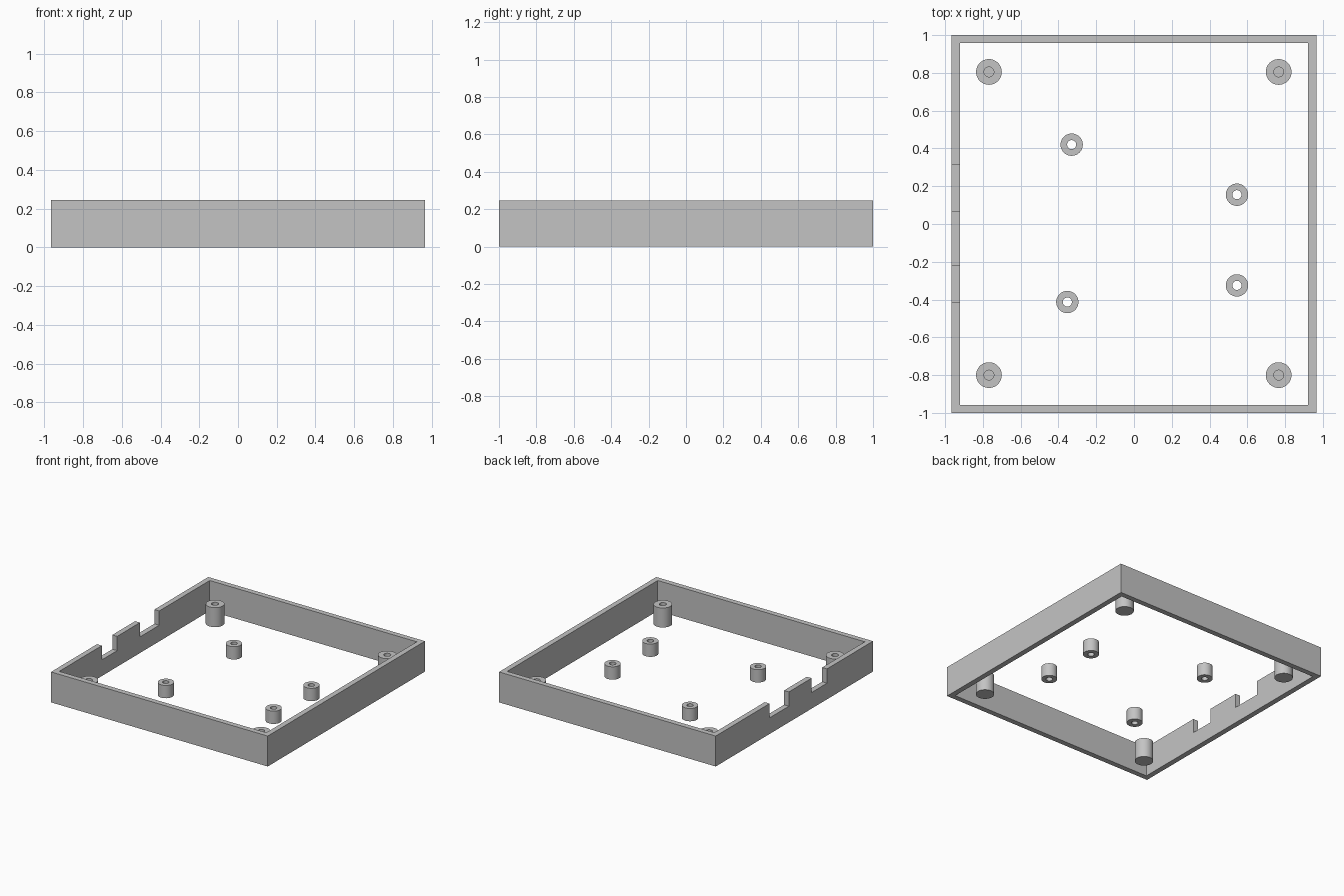
import bpy, bmesh
from math import cos, sin, tau

cube = bpy.data.objects.get("Cube")
if cube:
    bpy.data.objects.remove(cube, do_unlink=True)

HALF_X, HALF_Y, HEIGHT, WALL = 0.965, 1.0, 0.245, 0.043
NOTCH_FLOOR = 0.13

grey = bpy.data.materials.new("plain grey")
grey.use_nodes = True
grey.diffuse_color = (0.55, 0.55, 0.55, 1)
grey.node_tree.nodes["Principled BSDF"].inputs["Base Color"].default_value = (0.55, 0.55, 0.55, 1)


def rect(inset, z):
    x, y = HALF_X - inset, HALF_Y - inset
    return [(-x, -y, z), (x, -y, z), (x, y, z), (-x, y, z)]


def circle(radius, z, sides=48):
    return [(radius * cos(tau * i / sides), radius * sin(tau * i / sides), z)
            for i in range(sides)]


def loft(name, loops, closed, location=(0, 0, 0)):
    """Join equal loops with quads; closed wraps round, otherwise the ends are capped."""
    bm = bmesh.new()
    rings = [[bm.verts.new(p) for p in loop] for loop in loops]
    pairs = list(zip(rings, rings[1:]))
    if closed:
        pairs.append((rings[-1], rings[0]))
    else:
        bm.faces.new(rings[0])
        bm.faces.new(rings[-1])
    for a, b in pairs:
        for i in range(len(a)):
            j = (i + 1) % len(a)
            bm.faces.new((a[i], a[j], b[j], b[i]))
    bmesh.ops.recalc_face_normals(bm, faces=bm.faces)
    mesh = bpy.data.meshes.new(name)
    bm.to_mesh(mesh)
    bm.free()
    mesh.materials.append(grey)
    obj = bpy.data.objects.new(name, mesh)
    obj.location = location
    bpy.context.collection.objects.link(obj)
    return obj


def activate(obj):
    bpy.ops.object.select_all(action='DESELECT')
    obj.select_set(True)
    bpy.context.view_layer.objects.active = obj


# Open rectangular wall
frame = loft("wall_frame", [rect(0, 0), rect(0, HEIGHT), rect(WALL, HEIGHT), rect(WALL, 0)], True)

# Two connector notches in the -x wall
for y0, y1 in ((-0.415, -0.22), (0.07, 0.315)):
    x0, x1 = -HALF_X - 0.05, -HALF_X + WALL + 0.05
    cutter = loft("notch_cutter", [[(x0, y0, z), (x1, y0, z), (x1, y1, z), (x0, y1, z)]
                                   for z in (NOTCH_FLOOR, HEIGHT + 0.1)], False)
    cutter.hide_render = True
    activate(frame)
    mod = frame.modifiers.new("notch", 'BOOLEAN')
    mod.operation, mod.solver, mod.object = 'DIFFERENCE', 'EXACT', cutter
    bpy.ops.object.modifier_apply(modifier=mod.name)
    bpy.data.objects.remove(cutter, do_unlink=True)

posts = []

# Corner screw posts with blind holes
for x in (-0.768, 0.766):
    for y in (-0.8, 0.805):
        posts.append(loft("corner_post", [circle(0.068, 0), circle(0.068, 0.157),
                                          circle(0.026, 0.157), circle(0.026, 0.05)],
                          False, (x, y, 0)))

# Board standoffs with through holes
for x, y in ((-0.33, 0.42), (0.545, 0.155), (0.545, -0.325), (-0.353, -0.413)):
    posts.append(loft("board_standoff", [circle(0.059, 0), circle(0.059, 0.103),
                                         circle(0.024, 0.103), circle(0.024, 0)],
                      True, (x, y, 0)))

for post in posts:
    activate(post)
    bpy.ops.object.shade_smooth_by_angle()
